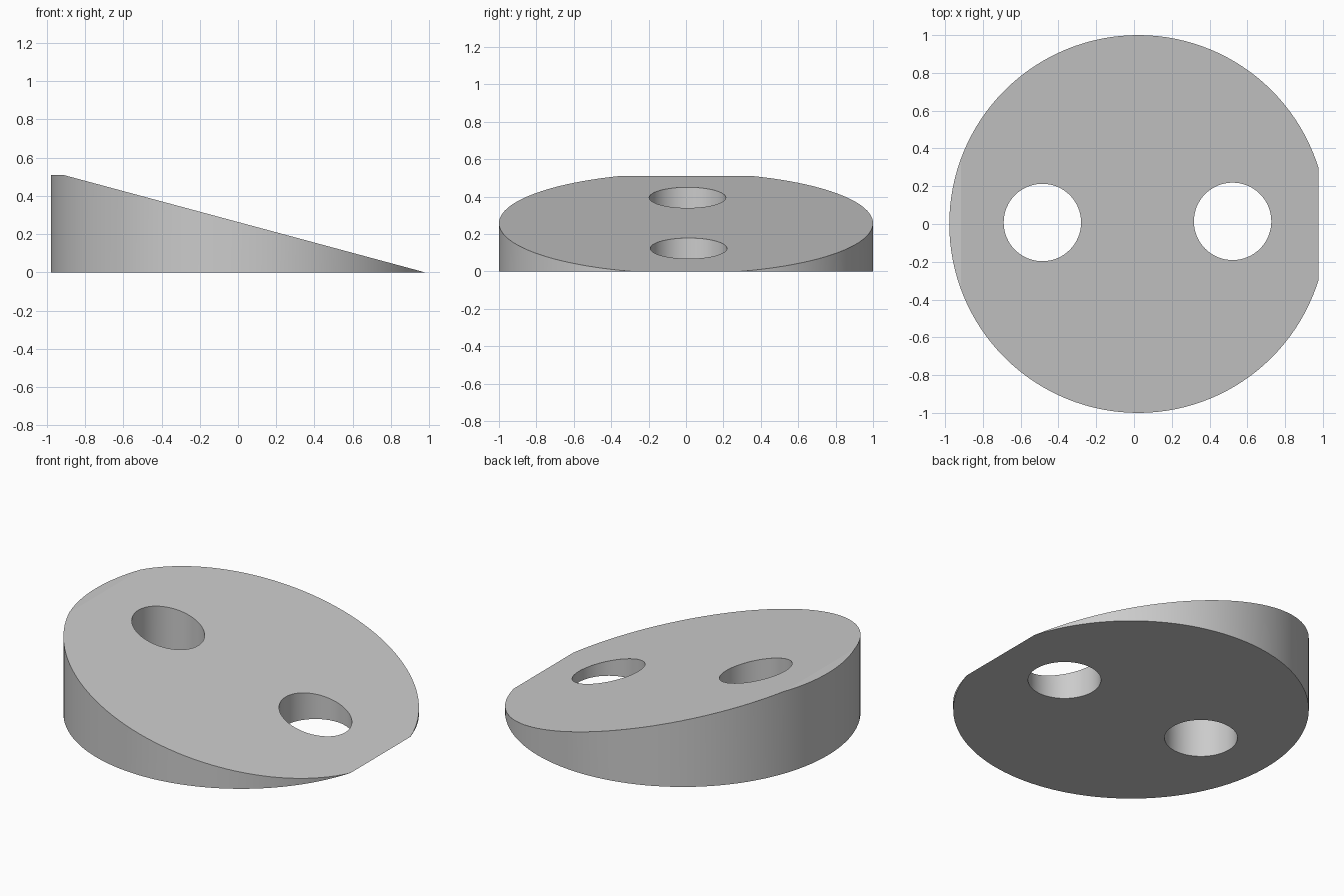
import bpy, bmesh, math
from mathutils import Vector

cube = bpy.data.objects.get("Cube")
if cube:
    bpy.data.objects.remove(cube, do_unlink=True)

CENTRE_X, TIP_X, FLAT_X, HEIGHT = 0.022, 0.978, -0.915, 0.51


def cylinder(name, x, y, radius, low, high, sides):
    bpy.ops.mesh.primitive_cylinder_add(
        vertices=sides, radius=radius, depth=high - low,
        location=(x, y, (low + high) / 2))
    obj = bpy.context.object
    obj.name = name
    return obj


# Flat-topped disc
wedge = cylinder("wedge_disc", CENTRE_X, 0, 1, 0, HEIGHT, 128)
bpy.ops.object.transform_apply(location=True)

# Slice the sloping top, which runs out to a straight thin edge
bm = bmesh.new()
bm.from_mesh(wedge.data)
slope = Vector((HEIGHT, 0, TIP_X - FLAT_X)).normalized()
cut = bmesh.ops.bisect_plane(
    bm, geom=bm.verts[:] + bm.edges[:] + bm.faces[:], dist=1e-6,
    plane_co=(TIP_X, 0, 0), plane_no=slope, clear_outer=True)
rim = [e for e in cut["geom_cut"] if isinstance(e, bmesh.types.BMEdge)]
bmesh.ops.holes_fill(bm, edges=rim, sides=0)
bmesh.ops.recalc_face_normals(bm, faces=bm.faces[:])
bm.to_mesh(wedge.data)
bm.free()

# Two round through holes
for name, x, y in (("thick_side_hole", -0.485, 0.008), ("thin_side_hole", 0.522, 0.014)):
    cutter = cylinder(name, x, y, 0.205, -0.5, 1, 64)
    cutter.hide_render = True
    bpy.context.view_layer.objects.active = wedge
    mod = wedge.modifiers.new(name, "BOOLEAN")
    mod.operation, mod.solver, mod.object = "DIFFERENCE", "EXACT", cutter
    bpy.ops.object.modifier_apply(modifier=mod.name)
    bpy.data.objects.remove(cutter, do_unlink=True)

# Plain grey material
grey = bpy.data.materials.new("plain_grey")
grey.use_nodes = True
colour = (0.6, 0.6, 0.6, 1)
grey.diffuse_color = colour
grey.node_tree.nodes["Principled BSDF"].inputs["Base Color"].default_value = colour
wedge.data.materials.clear()
wedge.data.materials.append(grey)

# Smooth walls, crisp rims
bpy.ops.object.select_all(action="DESELECT")
wedge.select_set(True)
bpy.context.view_layer.objects.active = wedge
bpy.ops.object.shade_smooth_by_angle(angle=math.radians(12))
